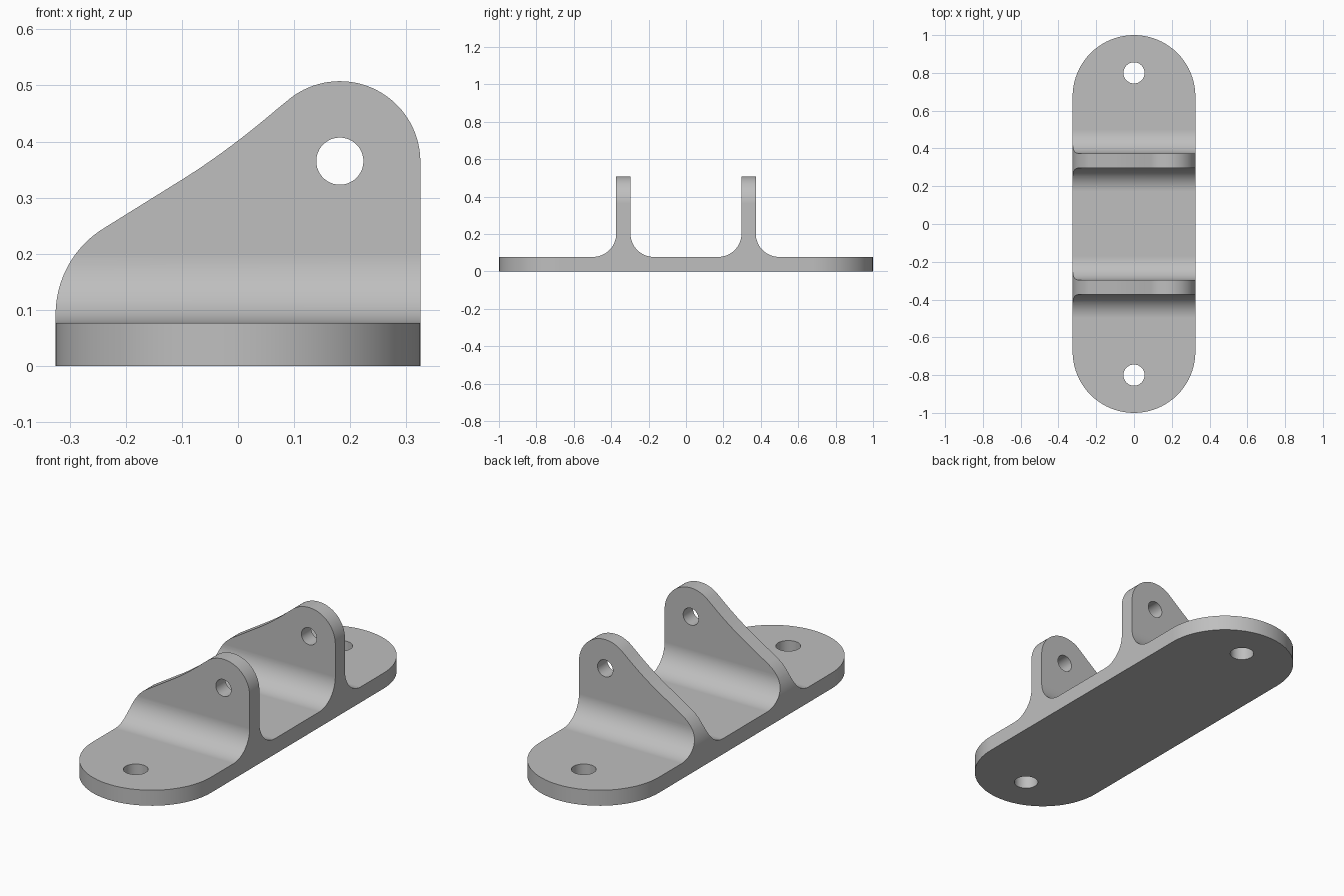
import bpy
from math import sin, cos, radians
from mathutils import Vector

if "Cube" in bpy.data.objects:
    bpy.data.objects.remove(bpy.data.objects["Cube"], do_unlink=True)

HALF_W, PLATE_T = 0.325, 0.077
LUG_IN, LUG_OUT, FILLET = 0.297, 0.373, 0.125
EYE_X, EYE_Z, EYE_R = 0.1815, 0.364, 0.1435


def arc(cx, cy, r, start, end, steps=24):
    angles = [radians(start + (end - start) * i / steps) for i in range(steps + 1)]
    return [(cx + r * cos(a), cy + r * sin(a)) for a in angles]


def prism(name, outline, axis, low, high):
    """Extrude a 2D outline along an axis; outline holds the other two axes in order."""
    def place(p, d):
        co = list(p)
        co.insert(axis, d)
        return co
    n = len(outline)
    verts = [place(p, d) for d in (low, high) for p in outline]
    faces = [list(range(n))[::-1], list(range(n, 2 * n))]
    faces += [(i, (i + 1) % n, n + (i + 1) % n, n + i) for i in range(n)]
    mesh = bpy.data.meshes.new(name)
    mesh.from_pydata(verts, [], faces)
    obj = bpy.data.objects.new(name, mesh)
    bpy.context.collection.objects.link(obj)
    bpy.context.view_layer.objects.active = obj
    bpy.ops.object.mode_set(mode='EDIT')
    bpy.ops.mesh.select_all(action='SELECT')
    bpy.ops.mesh.normals_make_consistent(inside=False)
    bpy.ops.object.mode_set(mode='OBJECT')
    return obj


def combine(target, cutter, operation):
    mod = target.modifiers.new("cut", 'BOOLEAN')
    mod.operation, mod.solver, mod.object = operation, 'EXACT', cutter
    bpy.context.view_layer.objects.active = target
    bpy.ops.object.modifier_apply(modifier=mod.name)
    bpy.data.objects.remove(cutter, do_unlink=True)


# Cross-section: base plate with two filleted upright lugs
fz = PLATE_T + FILLET
right = arc(LUG_OUT + FILLET, fz, FILLET, 270, 180)
right += [(LUG_OUT, 0.6), (LUG_IN, 0.6)]
right += arc(LUG_IN - FILLET, fz, FILLET, 0, -90)
section = [(1.1, 0), (1.1, PLATE_T)] + right
section += [(-y, z) for y, z in reversed(section)]
bracket = prism("clevis_bracket", section, 0, -0.4, 0.4)

# Side outline: rounded heel, sloping back with a slight hollow, round eye
a, b, c = Vector((-0.1, 0.332)), Vector((-0.0115, 0.387)), Vector((0.086, 0.472))
hollow = [tuple(a * (1 - t) ** 2 + b * 2 * t * (1 - t) + c * t * t)
          for t in [i / 12 for i in range(12)]]
side = [(HALF_W, -0.1), (-HALF_W, -0.1)]
side += arc(-HALF_W + 0.18, 0.092, 0.18, 180, 122)
side += hollow + arc(EYE_X, EYE_Z, EYE_R, 131, 0, 36)
combine(bracket, prism("side_cutter", side, 1, -1.2, 1.2), 'INTERSECT')

# Rounded plate ends
end = 1 - HALF_W
stadium = arc(0, end, HALF_W, 0, 180, 40) + arc(0, -end, HALF_W, 180, 360, 40)
combine(bracket, prism("plan_cutter", stadium, 2, -0.2, 0.8), 'INTERSECT')

# Bolt holes and the pin hole through both lugs
for y in (-0.8, 0.8):
    combine(bracket, prism("bolt_cutter", arc(0, y, 0.056, 0, 352.5, 47), 2, -0.2, 0.3), 'DIFFERENCE')
combine(bracket, prism("pin_cutter", arc(EYE_X, EYE_Z + 0.001, 0.042, 0, 352.5, 47), 1, -0.7, 0.7), 'DIFFERENCE')

# Plain grey metal
grey = bpy.data.materials.new("grey_metal")
grey.use_nodes = True
colour = (0.52, 0.52, 0.52, 1)
grey.diffuse_color = colour
grey.node_tree.nodes["Principled BSDF"].inputs["Base Color"].default_value = colour
bracket.data.materials.clear()
bracket.data.materials.append(grey)

# Smooth curves with crisp edges
bpy.ops.object.select_all(action='DESELECT')
bracket.select_set(True)
bpy.context.view_layer.objects.active = bracket
bpy.ops.object.shade_smooth_by_angle(angle=radians(30))
weighted = bracket.modifiers.new("weighted_normals", 'WEIGHTED_NORMAL')
weighted.keep_sharp = True
